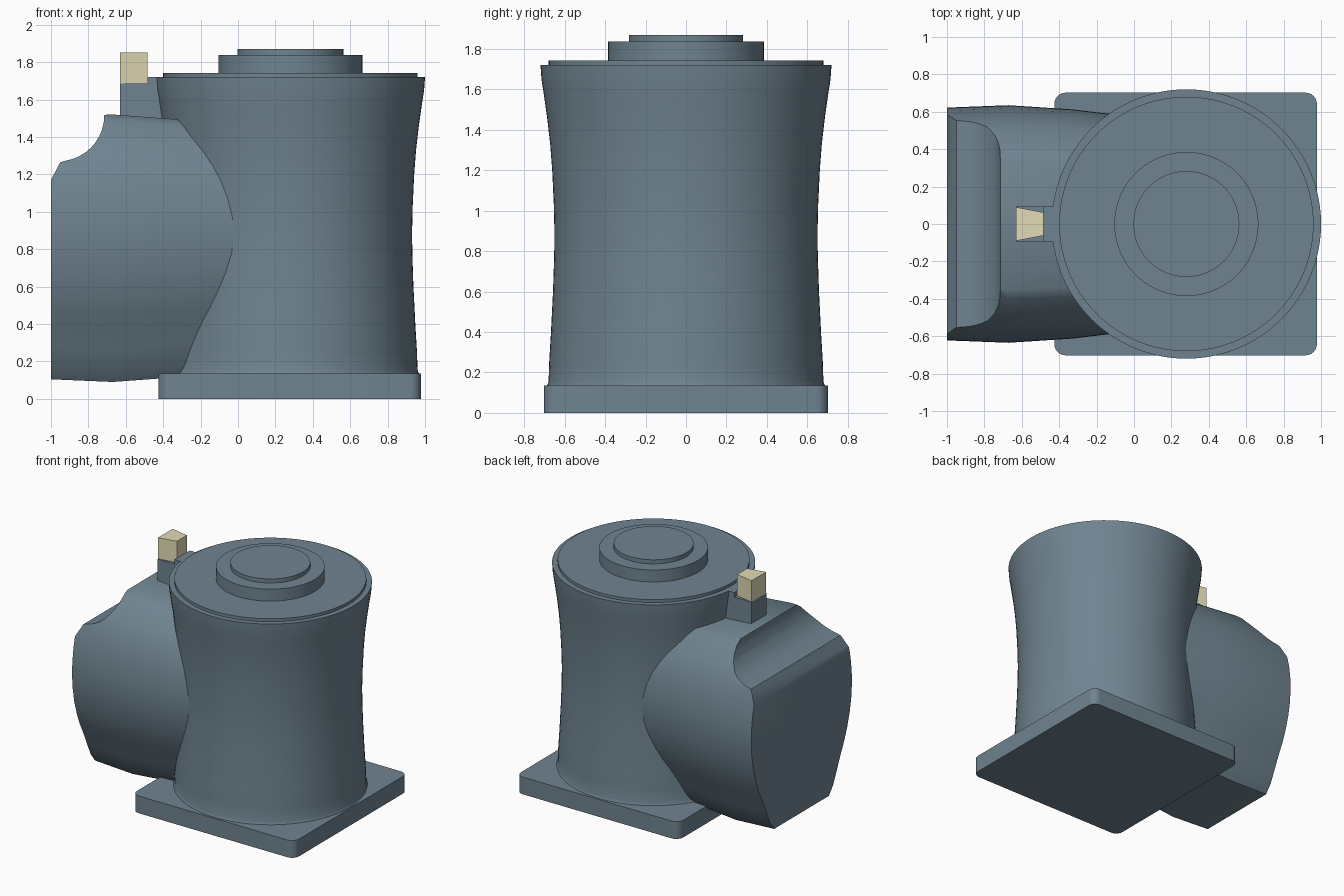
import bpy, bmesh, math

if "Cube" in bpy.data.objects:
    bpy.data.objects.remove(bpy.data.objects["Cube"])

CX = 0.28  # axis of the upright body


def material(name, col):
    m = bpy.data.materials.new(name)
    m.diffuse_color = (*col, 1)
    m.use_nodes = True
    m.node_tree.nodes["Principled BSDF"].inputs["Base Color"].default_value = m.diffuse_color
    return m


slate = material("slate", (0.16, 0.23, 0.28))
tan = material("tan", (0.76, 0.71, 0.47))


def finish(name, bm, mat):
    bmesh.ops.recalc_face_normals(bm, faces=bm.faces)
    me = bpy.data.meshes.new(name)
    bm.to_mesh(me)
    bm.free()
    ob = bpy.data.objects.new(name, me)
    bpy.context.collection.objects.link(ob)
    me.materials.append(mat)
    return ob


def smooth(ob, deg):
    bpy.ops.object.select_all(action='DESELECT')
    ob.select_set(True)
    bpy.context.view_layer.objects.active = ob
    bpy.ops.object.shade_smooth_by_angle(angle=math.radians(deg))


def loft(name, rings, mat):
    """Skin a list of equal-length closed rings and cap both ends."""
    bm = bmesh.new()
    vs = [[bm.verts.new(p) for p in r] for r in rings]
    n = len(rings[0])
    for a, b in zip(vs, vs[1:]):
        for i in range(n):
            j = (i + 1) % n
            bm.faces.new((a[i], a[j], b[j], b[i]))
    bm.faces.new(vs[0])
    bm.faces.new(vs[-1])
    return finish(name, bm, mat)


def lathe(name, profile, seg=96):
    ang = [2 * math.pi * i / seg for i in range(seg)]
    ob = loft(name, [[(CX + r * math.cos(a), r * math.sin(a), z) for a in ang]
                     for r, z in profile], slate)
    smooth(ob, 35)
    return ob


def prism_z(name, outline, z0, z1, mat):
    return loft(name, [[(x, y, z) for x, y in outline] for z in (z0, z1)], mat)


# Base plate with rounded corners
x0, x1, hy, r = -0.426, 0.978, 0.702, 0.06
plate = []
for cx, cy, start in ((x1 - r, hy - r, 0), (x0 + r, hy - r, 90),
                      (x0 + r, -hy + r, 180), (x1 - r, -hy + r, 270)):
    for k in range(7):
        a = math.radians(start + 15 * k)
        plate.append((cx + r * math.cos(a), cy + r * math.sin(a)))
smooth(prism_z("base_plate", plate, 0, 0.135, slate), 30)

# Waisted body with stepped lid
lathe("body", [(0.69, 0.13), (0.685, 0.14), (0.68, 0.155), (0.677, 0.25),
               (0.668, 0.4), (0.658, 0.6), (0.652, 0.78), (0.651, 0.9),
               (0.654, 1.03), (0.662, 1.2), (0.672, 1.33), (0.687, 1.46),
               (0.704, 1.58), (0.715, 1.65), (0.72, 1.72)])
lathe("lid_disc", [(0.68, 1.70), (0.68, 1.743)])
lathe("lid_step", [(0.385, 1.73), (0.385, 1.837)])
lathe("lid_cap", [(0.283, 1.82), (0.283, 1.869)])

# Side housing lofted along x from one half section
half = [(0.35, 1.52), (0.40, 1.485), (0.47, 1.41), (0.52, 1.35), (0.56, 1.28),
        (0.595, 1.19), (0.618, 1.09), (0.632, 0.98), (0.635, 0.88),
        (0.627, 0.77), (0.607, 0.66), (0.575, 0.55), (0.54, 0.46),
        (0.495, 0.37), (0.45, 0.27), (0.40, 0.16), (0.345, 0.09)]
section = half + [(-y, z) for y, z in reversed(half)]
stations = [(-1.0, 0.98), (-0.67, 1.0), (-0.33, 0.965), (0.1, 0.885)]
housing = loft("side_housing", [[(x, y * s, 0.8 + (z - 0.8) * s) for y, z in section]
                                for x, s in stations], slate)

# Scooped notch across the outer top edge of the housing
arc = [(-0.96 + 0.245 * math.sin(math.radians(a)), 1.515 - 0.245 * math.cos(math.radians(a)))
       for a in range(9, 91, 9)]
notch = [(-1.1, 0.97), (-1.0, 1.17), (-0.95, 1.265)] + arc + [(-0.715, 1.8), (-1.1, 1.8)]
cutter = loft("notch_cutter", [[(x, y, z) for x, z in notch] for y in (-0.9, 0.9)], slate)
cutter.hide_render = True
mod = housing.modifiers.new("notch", 'BOOLEAN')
mod.operation = 'DIFFERENCE'
mod.solver = 'EXACT'
mod.object = cutter
bpy.context.view_layer.objects.active = housing
bpy.ops.object.modifier_apply(modifier=mod.name)
bpy.data.objects.remove(cutter)
smooth(housing, 45)


# Bracket bridging body and housing, with a raised inner lip
def rect(xa, xb, ha, hb):
    return [(xa, -ha), (xb, -hb), (xb, hb), (xa, ha)]


prism_z("bracket", rect(-0.63, -0.38, 0.093, 0.093), 1.3, 1.685, slate)
prism_z("bracket_lip", rect(-0.483, -0.36, 0.093, 0.093), 1.6, 1.72, slate)

# Tapered tan block on the bracket
prism_z("sight_block", rect(-0.63, -0.485, 0.09, 0.062), 1.685, 1.851, tan)
